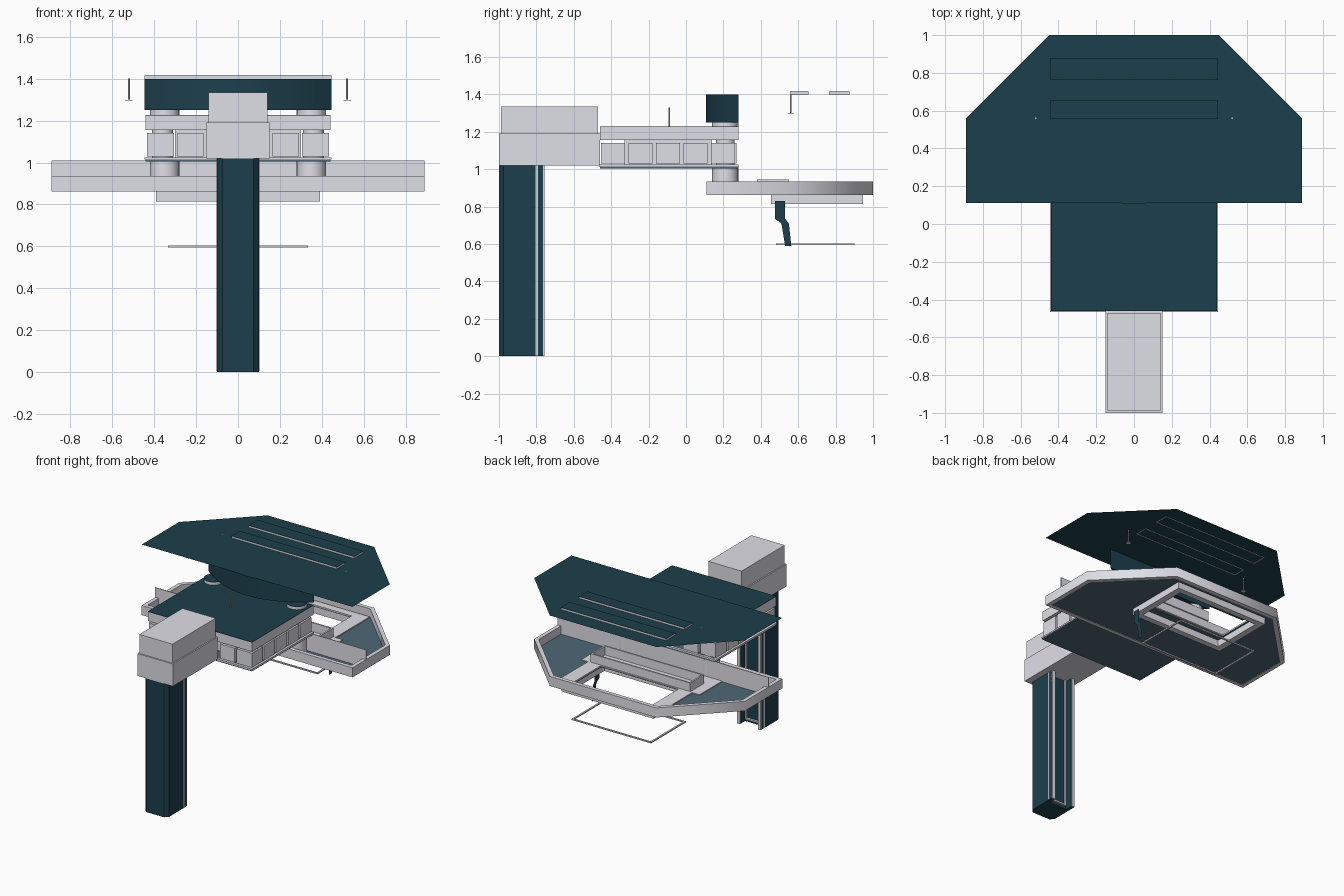
import bpy, bmesh, math

if "Cube" in bpy.data.objects:
    bpy.data.objects.remove(bpy.data.objects["Cube"])


def material(name, rgb):
    m = bpy.data.materials.new(name)
    m.diffuse_color = (*rgb, 1)
    m.use_nodes = True
    m.node_tree.nodes["Principled BSDF"].inputs["Base Color"].default_value = m.diffuse_color
    return m


LIGHT = material("light grey", (0.74, 0.74, 0.8))
TEAL = material("dark teal", (0.012, 0.05, 0.072))
SLATE = material("slate blue", (0.075, 0.14, 0.18))


def finish(name, bm, mat, smooth=False):
    bmesh.ops.recalc_face_normals(bm, faces=bm.faces)
    me = bpy.data.meshes.new(name)
    bm.to_mesh(me)
    bm.free()
    me.materials.append(mat)
    ob = bpy.data.objects.new(name, me)
    bpy.context.collection.objects.link(ob)
    if smooth:
        for p in me.polygons:
            p.use_smooth = True
        me.set_sharp_from_angle(angle=math.radians(50))
    return ob


def prism(name, pts, z0, z1, mat, hole=None, smooth=False):
    """Extrude an outline upwards; a hole needs as many points as the outline."""
    bm = bmesh.new()
    n = len(pts)

    def loop(points, z):
        return [bm.verts.new((x, y, z)) for x, y in points]

    def bridge(a, b):
        for i in range(n):
            j = (i + 1) % n
            bm.faces.new((a[i], a[j], b[j], b[i]))

    lo, hi = loop(pts, z0), loop(pts, z1)
    bridge(lo, hi)
    if hole:
        hlo, hhi = loop(hole, z0), loop(hole, z1)
        bridge(hlo, hhi)
        bridge(lo, hlo)
        bridge(hi, hhi)
    else:
        bm.faces.new(lo)
        bm.faces.new(hi)
    return finish(name, bm, mat, smooth)


def sheet(name, pts, mat):
    """Single flat face through 3D points."""
    bm = bmesh.new()
    bm.faces.new([bm.verts.new(p) for p in pts])
    return finish(name, bm, mat)


def rect(x0, x1, y0, y1):
    return [(x0, y0), (x1, y0), (x1, y1), (x0, y1)]


def box(name, x0, x1, y0, y1, z0, z1, mat):
    return prism(name, rect(x0, x1, y0, y1), z0, z1, mat)


def frame(name, x0, x1, y0, y1, z0, z1, t, mat):
    return prism(name, rect(x0, x1, y0, y1), z0, z1, mat,
                 rect(x0 + t, x1 - t, y0 + t, y1 - t))


def cylinder(name, x, y, z0, z1, r, mat, sides=32):
    pts = [(x + r * math.cos(2 * math.pi * i / sides), y + r * math.sin(2 * math.pi * i / sides))
           for i in range(sides)]
    return prism(name, pts, z0, z1, mat, smooth=True)


# Column: channel with chamfered front corners, open towards the back
prism("column_shell", [(-.075, -1), (.075, -1), (.1, -.975), (.1, -.765), (.075, -.765),
                       (.075, -.82), (-.075, -.82), (-.075, -.765), (-.1, -.765), (-.1, -.975)],
      0, 1.02, TEAL)
for s in (-1, 1):
    box("column_side_strip", s * .1 - .003, s * .1 + .003, -.805, -.79, .005, 1.02, LIGHT)
    box("column_edge_trim", s * .088 - .012, s * .088 + .012, -.767, -.757, 0, 1.02, LIGHT)
    box("column_inner_rail", s * .06 - .006, s * .06 + .006, -.822, -.805, .03, 1.02, LIGHT)
box("column_inner_sill", -.066, .066, -.822, -.805, .02, .032, LIGHT)

# Counterweight housing above the column
box("housing_lower", -.15, .15, -1, -.46, 1.02, 1.19, LIGHT)
box("housing_upper", -.14, .14, -.99, -.47, 1.19, 1.335, LIGHT)

# Main body: underside, inner wall, drawers, top slab and cover
box("body_underside", -.44, .44, -.46, .28, 1.005, 1.014, SLATE)
frame("body_floor_rim", -.445, .445, -.465, .28, 1.014, 1.025, .02, LIGHT)
frame("body_inner_wall", -.3, .3, -.33, .14, 1.014, 1.155, .01, LIGHT)
box("body_slab", -.44, .44, -.46, .28, 1.155, 1.225, LIGHT)
box("body_cover", -.44, .44, -.46, .28, 1.225, 1.228, TEAL)
for s in (-1, 1):
    for i in range(5):
        y = -.455 + i * .147
        box("side_drawer", *sorted((s * .435, s * .305)), y, y + .13, 1.03, 1.14, LIGHT)
    for y in (-.455, .15):
        box("end_drawer", *sorted((s * .29, s * .165)), y, y + .12, 1.03, 1.14, LIGHT)
    # Pillars joining pan, body and upper beam
    cylinder("lower_pillar", s * .35, .21, .875, 1.004, .07, LIGHT)
    cylinder("middle_pillar", s * .36, .21, 1.02, 1.16, .05, LIGHT)
    cylinder("upper_pillar", s * .35, .21, 1.225, 1.25, .07, LIGHT)
    cylinder("pillar_cap", s * .35, .21, 1.25, 1.252, .07, TEAL)
    # Hanging pins under the roof
    cylinder("roof_pin", s * .52, .56, 1.3, 1.4, .004, LIGHT, 10)
    cylinder("roof_pin_foot", s * .52, .56, 1.295, 1.299, .018, LIGHT, 16)
cylinder("body_pin", 0, -.09, 1.225, 1.33, .004, LIGHT, 10)

# Upper beam: bowed front, flat back
bow = [(.445 * t / 10, .106 + .174 * (t / 10) ** 2) for t in range(-10, 11)]
prism("upper_beam", bow, 1.25, 1.399, TEAL, smooth=True)

# Roof sheet with two raised strips
OUTLINE = [(-.89, .11), (.89, .11), (.89, .56), (.45, 1), (-.45, 1), (-.89, .56)]
sheet("roof", [(x, y, 1.4) for x, y in OUTLINE], TEAL)
for y0, y1 in ((.555, .655), (.765, .875)):
    frame("roof_strip_side", -.445, .445, y0, y1, 1.398, 1.413, .006, LIGHT)
    box("roof_strip_cap", -.445, .445, y0, y1, 1.413, 1.415, TEAL)

# Pan: rim, floor with opening, light centre, upright wall and tray
INNER = [(-.86, .14), (.86, .14), (.86, .548), (.438, .97), (-.438, .97), (-.86, .548)]
OPENING = [(-.33, .55), (.33, .55), (.33, .7), (.33, .9), (-.33, .9), (-.33, .7)]
prism("pan_rim", OUTLINE, .862, .935, LIGHT, INNER, smooth=True)
prism("pan_floor", INNER, .865, .872, SLATE, OPENING)
box("pan_wall", -.89, .89, .272, .278, .87, 1.01, LIGHT)
box("pan_centre_plate", -.5, .5, .278, .55, .872, .878, LIGHT)
frame("pan_tray", -.42, .42, .38, .55, .872, .945, .012, LIGHT)
prism("pan_opening_border", rect(-.44, .44, .55, .96), .872, .88, LIGHT,
      rect(-.33, .33, .56, .9))

# Skirt below the pan opening
prism("opening_skirt", rect(-.39, .39, .455, .945), .815, .865, LIGHT,
      rect(-.34, .34, .5, .9))

# Suspended rectangle and its thin bent bracket
frame("suspended_frame", -.335, .335, .48, .9, .595, .604, .012, LIGHT)
profile = [(.475, .83), (.53, .83), (.53, .735), (.55, .71), (.563, .59), (.53, .59),
           (.51, .71), (.475, .735)]
sheet("bracket", [(.4, y, z) for y, z in profile], TEAL)
